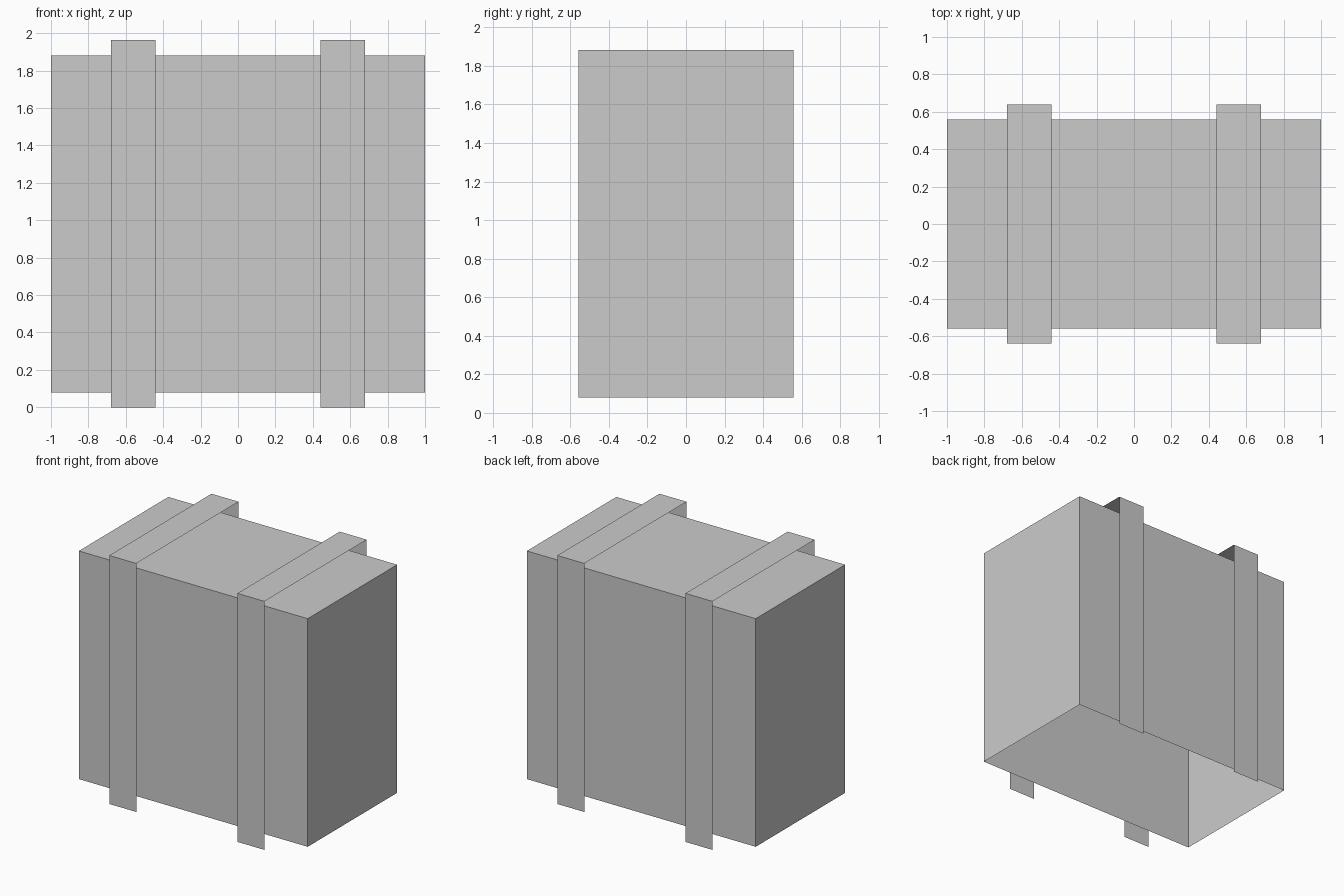
import bpy
import bmesh

if "Cube" in bpy.data.objects:
    bpy.data.objects.remove(bpy.data.objects["Cube"])

# One plain grey for every part
grey = bpy.data.materials.new("plain grey")
grey.use_nodes = True
colour = (0.6, 0.6, 0.6, 1)
grey.diffuse_color = colour
grey.node_tree.nodes["Principled BSDF"].inputs["Base Color"].default_value = colour


def open_shell(name, x, width, half_depth, bottom, top, open_normals):
    """Thin box shell without the faces that point along the given axes."""
    bm = bmesh.new()
    bmesh.ops.create_cube(bm, size=1)
    bmesh.ops.scale(bm, verts=bm.verts, vec=(width, 2 * half_depth, top - bottom))
    bmesh.ops.translate(bm, verts=bm.verts, vec=(x, 0, (top + bottom) / 2))
    bm.normal_update()
    doomed = [f for f in bm.faces if open_normals(f.normal)]
    bmesh.ops.delete(bm, geom=doomed, context="FACES")
    mesh = bpy.data.meshes.new(name)
    bm.to_mesh(mesh)
    bm.free()
    mesh.materials.append(grey)
    obj = bpy.data.objects.new(name, mesh)
    bpy.context.collection.objects.link(obj)
    return obj


# Main box, open underneath
open_shell("box_body", 0, 2, 0.558, 0.08, 1.882, lambda n: n.z < -0.5)

# Two bands: front, top and back sheets only
for side, sign in (("left", 1), ("right", -1)):
    open_shell(side + "_band", sign * 0.56, 0.236, 0.638, 0, 1.963,
               lambda n: n.z < -0.5 or abs(n.x) > 0.5)
